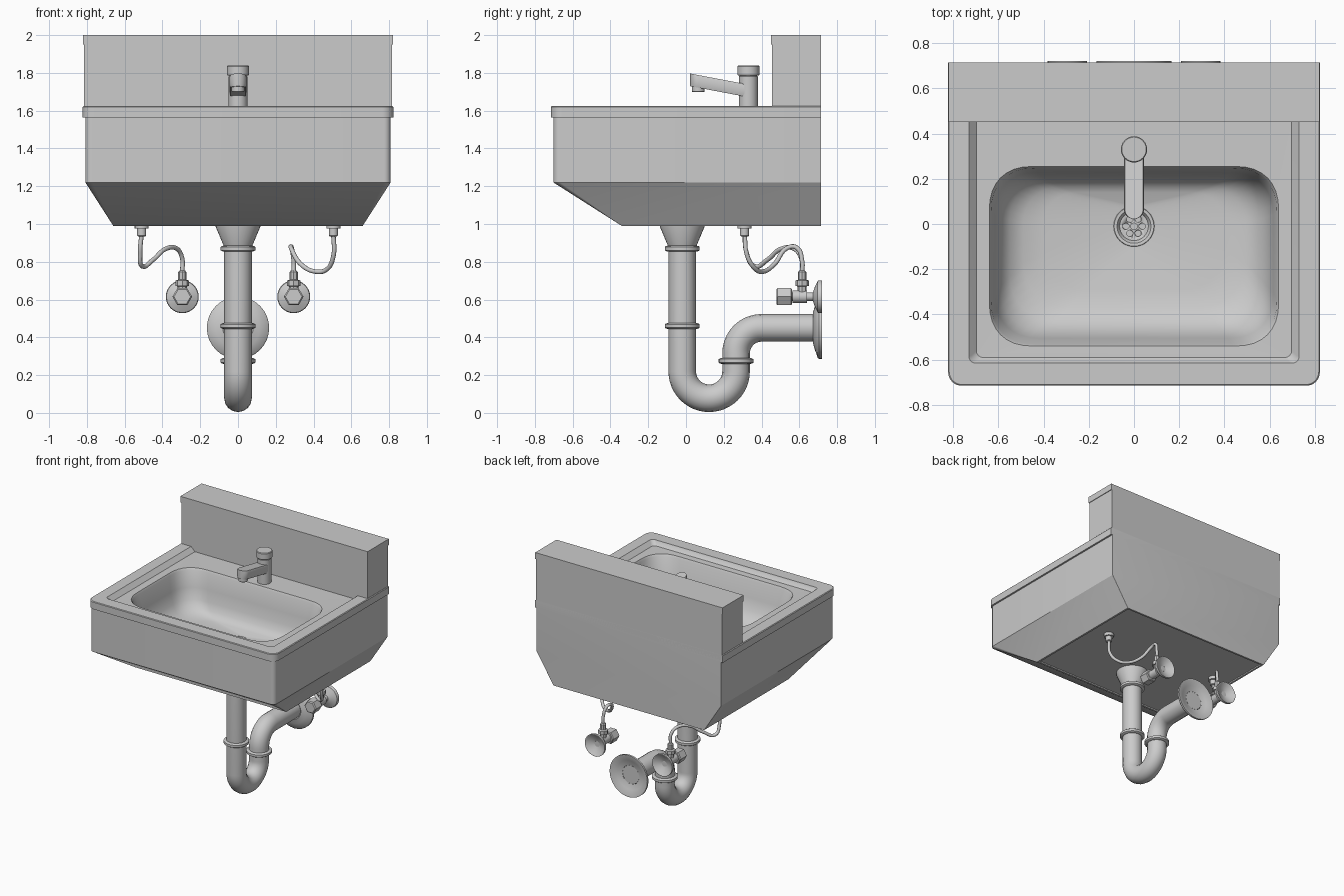
import bpy, bmesh, math
from mathutils import Vector, Matrix

if "Cube" in bpy.data.objects:
    bpy.data.objects.remove(bpy.data.objects["Cube"], do_unlink=True)

steel = bpy.data.materials.new("brushed_steel")
steel.use_nodes = True
STEEL = (0.6, 0.6, 0.6, 1)
steel.diffuse_color = STEEL
steel.node_tree.nodes["Principled BSDF"].inputs["Base Color"].default_value = STEEL


def finish(obj, angle=32):
    """Apply the material and angle-limited smooth shading."""
    obj.data.materials.clear()
    obj.data.materials.append(steel)
    bpy.ops.object.select_all(action='DESELECT')
    obj.select_set(True)
    bpy.context.view_layer.objects.active = obj
    bpy.ops.object.shade_smooth_by_angle(angle=math.radians(angle))
    return obj


def from_bmesh(name, bm):
    bmesh.ops.recalc_face_normals(bm, faces=bm.faces)
    mesh = bpy.data.meshes.new(name)
    bm.to_mesh(mesh)
    bm.free()
    obj = bpy.data.objects.new(name, mesh)
    bpy.context.collection.objects.link(obj)
    return finish(obj)


def loft(name, rings, cap_start=True, cap_end=True):
    """Skin a list of equal-length point rings."""
    bm = bmesh.new()
    loops = [[bm.verts.new(p) for p in ring] for ring in rings]
    n = len(loops[0])
    for a, b in zip(loops, loops[1:]):
        for i in range(n):
            j = (i + 1) % n
            bm.faces.new((a[i], a[j], b[j], b[i]))
    if cap_start:
        bm.faces.new(loops[0])
    if cap_end:
        bm.faces.new(loops[-1])
    return from_bmesh(name, bm)


def lathe(name, profile, at, axis='Z', sides=32, caps=True):
    """Revolve (radius, height) pairs about an axis through a point."""
    turn = Matrix.Rotation(-math.pi / 2, 3, 'X') if axis == 'Y' else Matrix.Identity(3)
    rings = []
    for r, h in profile:
        angles = [2 * math.pi * i / sides for i in range(sides)]
        rings.append([Vector(at) + turn @ Vector((r * math.cos(a), r * math.sin(a), h))
                      for a in angles])
    return loft(name, rings, caps, caps)


def tube(name, points, radius, smooth=False, resolution=6):
    """Round pipe along a path."""
    curve = bpy.data.curves.new(name, 'CURVE')
    curve.dimensions = '3D'
    curve.bevel_depth = radius
    curve.bevel_resolution = resolution
    curve.use_fill_caps = True
    spline = curve.splines.new('BEZIER' if smooth else 'POLY')
    target = spline.bezier_points if smooth else spline.points
    target.add(len(points) - 1)
    for knot, p in zip(target, points):
        if smooth:
            knot.co = p
            knot.handle_left_type = knot.handle_right_type = 'AUTO'
        else:
            knot.co = (*p, 1)
    obj = bpy.data.objects.new(name, curve)
    bpy.context.collection.objects.link(obj)
    bpy.ops.object.select_all(action='DESELECT')
    obj.select_set(True)
    bpy.context.view_layer.objects.active = obj
    bpy.ops.object.convert(target='MESH')
    return finish(bpy.context.object, 40)


def box(name, x, y0, y1, z0, z1):
    return loft(name, [[(-x, y0, z), (x, y0, z), (x, y1, z), (-x, y1, z)] for z in (z0, z1)])


def rounded(x, y0, y1, z, front, back, power=2.0, steps=9):
    """Rounded rectangle ring with separate front and back corner radii."""
    ring = []
    corners = ((1, y1, -1, back), (-1, y1, -1, back), (-1, y0, 1, front), (1, y0, 1, front))
    for q, (sx, y, inward, r) in enumerate(corners):
        for i in range(steps):
            a = math.pi / 2 * i / (steps - 1)
            c, s = math.cos(a) ** (2 / power), math.sin(a) ** (2 / power)
            if q % 2:
                c, s = s, c
            ring.append((sx * (x - r + r * c), y + inward * (r - r * s), z))
    return ring


# Sink: outer shell, rim, recessed deck and bowl in one skin
BACK = 0.715
DRAIN_Y, DRAIN_Z = -0.01, 1.25
rings = [
    rounded(0.645, -0.325, BACK - 0.015, 1.0, 0.002, 0.001),
    rounded(0.645, -0.325, BACK - 0.015, 0.99, 0.002, 0.001),
    rounded(0.66, -0.34, BACK, 0.99, 0.002, 0.001),
    rounded(0.808, -0.702, BACK, 1.22, 0.035, 0.001),
    rounded(0.808, -0.702, BACK, 1.565, 0.035, 0.001),
    rounded(0.822, -0.715, BACK, 1.565, 0.06, 0.001),
    rounded(0.822, -0.715, BACK, 1.62, 0.06, 0.001),
    rounded(0.817, -0.71, BACK, 1.625, 0.057, 0.001),
    rounded(0.73, -0.615, 0.465, 1.625, 0.03, 0.005),
    rounded(0.72, -0.612, 0.464, 1.615, 0.03, 0.005),
    rounded(0.697, -0.59, 0.46, 1.592, 0.03, 0.005),
    rounded(0.64, -0.54, 0.255, 1.59, 0.2, 0.2, 2.4),
    rounded(0.632, -0.532, 0.247, 1.575, 0.2, 0.2, 2.4),
    rounded(0.615, -0.505, 0.228, 1.45, 0.2, 0.19, 2.3),
    rounded(0.59, -0.475, 0.21, 1.365, 0.2, 0.18, 2.2),
    rounded(0.55, -0.43, 0.19, 1.31, 0.2, 0.17),
    rounded(0.49, -0.37, 0.165, 1.28, 0.2, 0.16),
    rounded(0.40, -0.29, 0.14, 1.267, 0.18, 0.14),
    rounded(0.09, DRAIN_Y - 0.09, DRAIN_Y + 0.09, DRAIN_Z, 0.09, 0.09),
]
loft("sink_basin", rings, True, False)

# Backsplash with a slim overhanging cap
box("backsplash", 0.815, 0.456, BACK, 1.58, 1.95)
box("backsplash_cap", 0.82, 0.45, BACK, 1.95, 2.0)

# Drain flange and perforated strainer
lathe("drain_flange", [(0.092, -0.004), (0.088, 0.004), (0.075, 0.003), (0.062, -0.014),
                       (0.058, -0.03)], (0, DRAIN_Y, DRAIN_Z), caps=False)
strainer = lathe("drain_strainer", [(0.064, -0.03), (0.064, -0.012)], (0, DRAIN_Y, DRAIN_Z))
spots = [(0, 0)] + [(0.036 * math.cos(k * math.pi / 3), 0.036 * math.sin(k * math.pi / 3))
                    for k in range(6)]
for px, py in spots:
    cutter = lathe("hole_cutter", [(0.014, -0.022), (0.014, 0.02)],
                   (px, DRAIN_Y + py, DRAIN_Z), sides=12)
    cut = strainer.modifiers.new("hole", 'BOOLEAN')
    cut.operation = 'DIFFERENCE'
    cut.object = cutter
    bpy.context.view_layer.objects.active = strainer
    bpy.ops.object.modifier_apply(modifier="hole")
    bpy.data.objects.remove(cutter, do_unlink=True)

# Faucet: body, cap, upward spout and outlet
lathe("faucet_body", [(0.05, 1.585), (0.05, 1.78), (0.046, 1.785), (0.046, 1.79)], (0, 0.33, 0))
lathe("faucet_cap", [(0.054, 1.785), (0.058, 1.79), (0.058, 1.835), (0.054, 1.84)], (0, 0.33, 0))
outline = [(0.045, 0.33), (-0.045, 0.33)]
outline += [(-0.045 * math.cos(a), 0.067 - 0.045 * math.sin(a))
            for a in [math.pi * k / 14 for k in range(15)]]


def spout_ring(height, scale):
    return [(x * scale, y, height - 0.19 * (y - 0.02)) for x, y in outline]


loft("faucet_spout", [spout_ring(1.73, 0.9), spout_ring(1.745, 1),
                      spout_ring(1.787, 1), spout_ring(1.797, 0.9)])
lathe("faucet_outlet", [(0.03, 1.698), (0.034, 1.702), (0.034, 1.75)], (0, 0.065, 0), sides=24)

# Waste pipe: tailpiece, trap bend and wall run
PIPE_Y, PIPE_R = -0.02, 0.073
lathe("tailpiece_funnel", [(0.074, 0.875), (0.078, 0.89), (0.118, 0.985), (0.118, 1.005)],
      (0, PIPE_Y, 0))


def arc(cy, cz, r, start, end, steps=16):
    angles = [math.radians(start + (end - start) * k / steps) for k in range(steps + 1)]
    return [(0, cy + r * math.cos(a), cz + r * math.sin(a)) for a in angles]


path = [(0, PIPE_Y, 0.88)] + arc(0.1225, 0.22, 0.1425, 180, 360, 24)
path += arc(0.4, 0.315, 0.135, 180, 90) + [(0, 0.69, 0.45)]
tube("trap_pipe", path, PIPE_R)
for y, z in ((PIPE_Y, 0.87), (PIPE_Y, 0.46), (0.265, 0.275)):
    lathe("pipe_collar", [(0.07, -0.016), (0.085, -0.014), (0.092, -0.009), (0.092, 0.009),
                          (0.085, 0.014), (0.07, 0.016)], (0, y, z))


def wall_flange(name, x, z, inner, outer):
    """Hollow dished plate against the wall."""
    mid = inner + (outer - inner) * 0.45
    lathe(name, [(inner * 0.97, 0.68), (inner * 1.1, 0.672), (mid, 0.682), (outer * 0.96, 0.697),
                 (outer, 0.705), (outer, 0.72), (outer * 0.95, 0.72), (mid, 0.7),
                 (inner, 0.69)], (x, 0, z), 'Y', caps=False)


wall_flange("waste_wall_flange", 0, 0.45, PIPE_R, 0.165)

# Supply valves and flexible hoses on both sides
hoses = {
    "right": [(-0.51, 0.31, 0.95), (-0.518, 0.32, 0.85), (-0.508, 0.36, 0.777),
              (-0.45, 0.43, 0.81), (-0.385, 0.5, 0.867), (-0.325, 0.57, 0.87),
              (-0.296, 0.61, 0.82), (-0.295, 0.615, 0.745)],
    "left": [(0.505, 0.31, 0.95), (0.505, 0.325, 0.83), (0.47, 0.37, 0.76),
             (0.41, 0.41, 0.748), (0.33, 0.47, 0.79), (0.28, 0.54, 0.875),
             (0.284, 0.585, 0.875), (0.295, 0.615, 0.8), (0.295, 0.615, 0.745)],
}
VALVE_Y, VALVE_Z = 0.615, 0.615
for side, points in hoses.items():
    x = math.copysign(0.295, points[0][0])
    tube(side + "_hose", points, 0.012, smooth=True, resolution=3)
    lathe(side + "_hose_inlet", [(0.02, 0.935), (0.024, 0.94), (0.024, 0.975), (0.037, 0.975),
                                 (0.037, 1.003)], (points[0][0], 0.31, 0), sides=16)
    wall_flange(side + "_valve_flange", x, VALVE_Z, 0.022, 0.087)
    lathe(side + "_valve_pipe", [(0.022, 0.55), (0.022, 0.69)], (x, 0, VALVE_Z), 'Y', sides=16)
    lathe(side + "_valve_body", [(0.034, 0.565), (0.034, 0.64)], (x, 0, VALVE_Z), 'Y', sides=16)
    lathe(side + "_valve_handle", [(0.044, 0.478), (0.052, 0.485), (0.052, 0.555), (0.046, 0.562)],
          (x, 0, VALVE_Z), 'Y', sides=6)
    lathe(side + "_valve_stem", [(0.024, 0.6), (0.024, 0.67), (0.036, 0.672), (0.036, 0.7),
                                 (0.022, 0.705), (0.022, 0.745), (0.014, 0.755)],
          (x, VALVE_Y, 0), sides=8)
